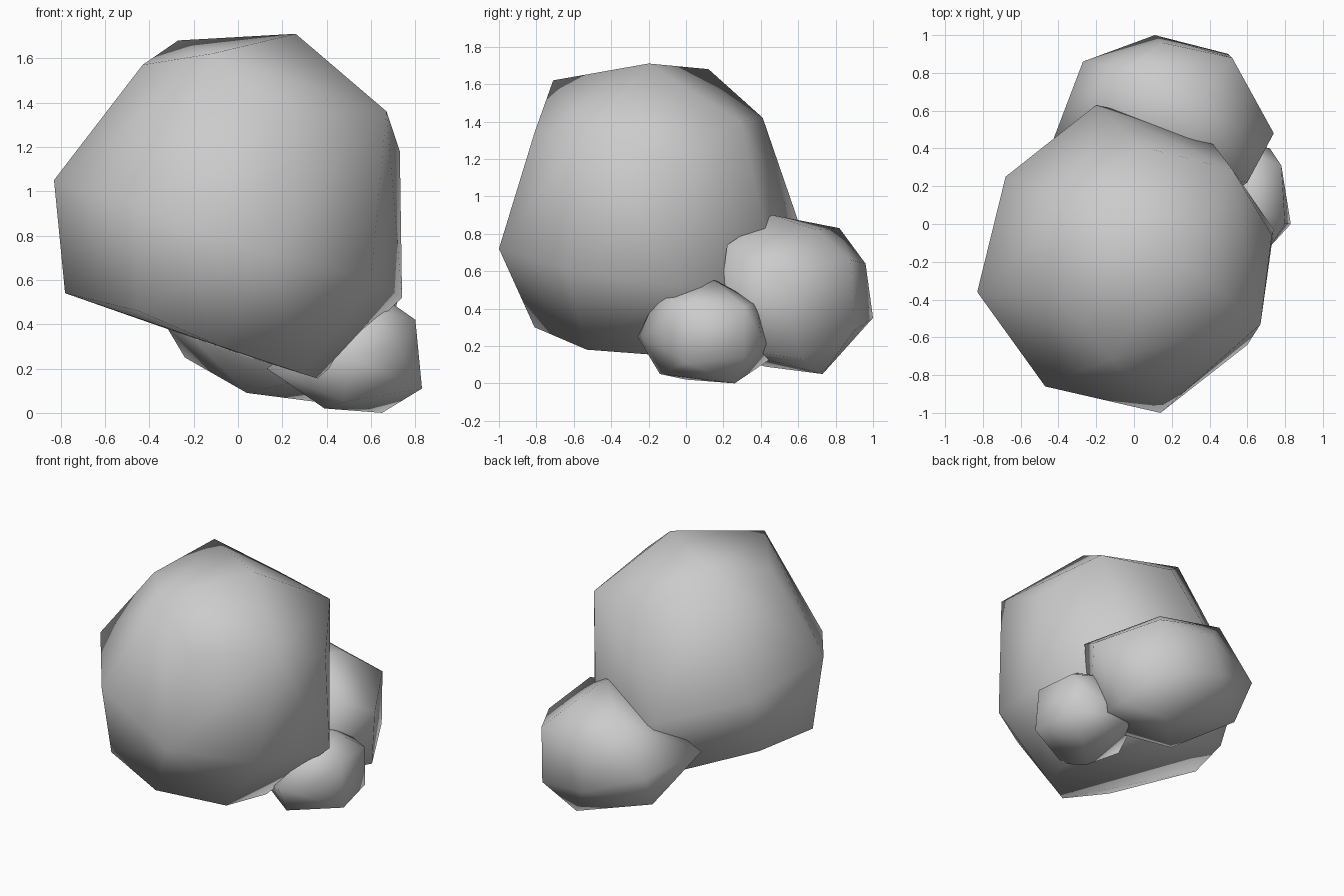
import bpy, bmesh


def rock(name, corners):
    """Faceted boulder: the convex hull of a few corner points, smooth shaded."""
    bm = bmesh.new()
    for c in corners:
        bm.verts.new(c)
    bmesh.ops.convex_hull(bm, input=bm.verts[:])
    loose = [v for v in bm.verts if not v.link_faces]
    bmesh.ops.delete(bm, geom=loose, context='VERTS')
    bmesh.ops.recalc_face_normals(bm, faces=bm.faces[:])
    for f in bm.faces:
        f.smooth = True
    me = bpy.data.meshes.new(name)
    bm.to_mesh(me)
    bm.free()
    ob = bpy.data.objects.new(name, me)
    bpy.context.collection.objects.link(ob)
    return ob


# Large boulder: crown, shoulders, waist, underside
rock("large_rock", [
    (.26, -.2, 1.71), (-.27, .12, 1.68), (-.12, -.71, 1.62), (-.43, -.33, 1.57),
    (.52, .29, 1.40), (.03, .41, 1.42), (.67, -.53, 1.36), (.2, -.81, 1.34),
    (.73, -.06, 1.18), (-.83, -.36, 1.05), (-.47, -.86, .94), (-.68, .25, .92),
    (-.2, .63, .78), (.14, -1.0, .72), (.6, -.64, .61), (.36, .5, .5),
    (.74, -.03, .52), (-.78, -.31, .54), (-.645, .1, .5), (-.45, -.78, .46),
    (-.08, -.81, .3), (.28, -.53, .18), (.36, -.2, .155), (.02, .48, .26)])

# Medium boulder behind it
rock("medium_rock", [
    (.3, .46, .9), (.37, .7, .82), (-.03, .82, .83), (.6, .22, .74),
    (.74, .48, .58), (.52, .88, .66), (.15, .96, .64), (-.43, .44, .57),
    (-.27, .86, .49), (.11, 1.0, .35), (.5, .9, .28), (-.24, .72, .25),
    (.62, .62, .13), (.35, .73, .05), (.04, .42, .09), (.5, .15, .2)])

# Small stone at the right foot
rock("small_rock", [
    (.6, .14, .56), (.6, -.15, .47), (.8, .0, .42), (.78, .31, .41),
    (.6, .38, .43), (.5, -.26, .25), (.72, -.12, .3), (.83, .0, .11),
    (.13, .0, .2), (.72, .4, .25), (.78, .31, .14), (.38, .48, .15),
    (.65, .26, 0), (.39, .0, .02), (.48, -.14, .05)])
